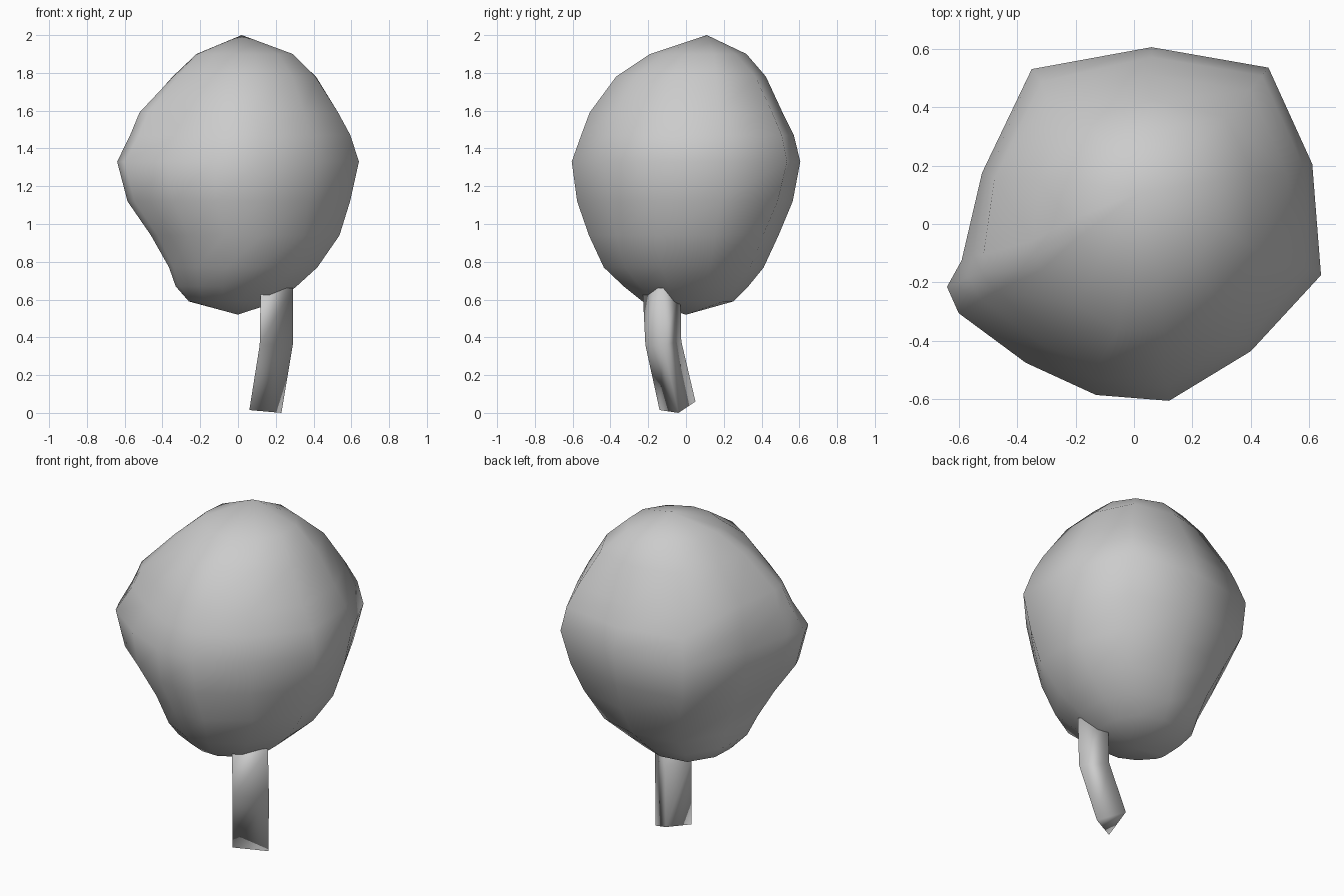
import bpy, bmesh
from math import sin, cos, pi, atan2

old = bpy.data.objects.get("Cube")
if old:
    bpy.data.objects.remove(old, do_unlink=True)

grey = bpy.data.materials.new("plain grey")
grey.use_nodes = True
colour = (0.6, 0.6, 0.6, 1)
grey.diffuse_color = colour
grey.node_tree.nodes["Principled BSDF"].inputs["Base Color"].default_value = colour


def loft(name, rings, sharp_angle, bottom=None, top=None):
    """Skin a stack of rings; each end closes to a pole or a flat cap."""
    bm = bmesh.new()
    rows = [[bm.verts.new(p) for p in ring] for ring in rings]
    n = len(rows[0])
    for low, high in zip(rows, rows[1:]):
        for i in range(n):
            j = (i + 1) % n
            bm.faces.new((low[i], low[j], high[j], high[i]))
    for row, pole in ((rows[0], bottom), (rows[-1], top)):
        if pole:
            tip = bm.verts.new(pole)
            for i in range(n):
                bm.faces.new((row[i], row[(i + 1) % n], tip))
        else:
            bm.faces.new(row)
    bmesh.ops.recalc_face_normals(bm, faces=bm.faces[:])
    mesh = bpy.data.meshes.new(name)
    bm.to_mesh(mesh)
    bm.free()
    mesh.materials.append(grey)
    obj = bpy.data.objects.new(name, mesh)
    bpy.context.collection.objects.link(obj)
    bpy.ops.object.select_all(action="DESELECT")
    obj.select_set(True)
    bpy.context.view_layer.objects.active = obj
    bpy.ops.object.shade_smooth_by_angle(angle=sharp_angle)


# Lumpy crown: waist outline, softened towards a circle in the other rings
outline = [(.06, .61), (-.35, .535), (-.52, .18), (-.59, -.12), (-.64, -.21),
           (-.6, -.3), (-.37, -.47), (-.13, -.58), (.12, -.6), (.4, -.43),
           (.64, -.17), (.61, .21), (.46, .54)]

# height, left x, right x, front y, back y, share of the waist outline,
# swelling of the four diagonals: +x+y, -x+y, -x-y, +x-y
levels = [(.59, -.26, .21, -.23, .25, .2, (0, .06, 0, 0)),
          (.67, -.33, .31, -.33, .33, .3, (0, .08, 0, 0)),
          (.77, -.365, .42, -.435, .41, .4, (.03, .1, 0, 0)),
          (.94, -.47, .545, -.52, .49, .6, (0, .1, -.04, -.05)),
          (1.12, -.585, .6, -.58, .565, .8, (0, .06, 0, -.04)),
          (1.33, -.64, .64, -.605, .605, 1, (0, 0, 0, 0)),
          (1.47, -.585, .595, -.555, .57, .75, (.04, -.02, -.07, 0)),
          (1.59, -.54, .53, -.51, .51, .55, (.08, -.02, -.1, 0)),
          (1.78, -.35, .41, -.37, .42, .3, (.08, 0, -.06, 0)),
          (1.9, -.22, .29, -.19, .32, .1, (0, 0, 0, 0))]


def fit(values, low, high):
    a, b = min(values), max(values)
    return [low + (v - a) / (b - a) * (high - low) for v in values]


def crown_ring(z, x0, x1, y0, y1, share, swell):
    xs, ys = [], []
    for x, y in outline:
        angle = atan2(y, x)
        xs.append(share * x + (1 - share) * .6 * cos(angle))
        ys.append(share * y + (1 - share) * .6 * sin(angle))
    ring = []
    for x, y in zip(fit(xs, x0, x1), fit(ys, y0, y1)):
        angle = atan2(y, x) % (2 * pi)
        grow = 1 + swell[int(angle / (pi / 2)) % 4] * sin(2 * angle) ** 2
        ring.append((x * grow, y * grow, z))
    return ring


loft("crown", [crown_ring(*level) for level in levels], pi,
     bottom=(0, 0, .52), top=(.02, .11, 2))

# Bent three-sided trunk, rounded by its shading and tilted at the foot
loft("trunk", [[(.06, -.14, .015), (.23, -.04, 0), (.1, .05, .06)],
               [(.115, -.215, .36), (.29, -.12, .36), (.155, -.025, .38)],
               [(.12, -.23, .66), (.29, -.13, .66), (.16, -.03, .66)]],
     pi * .7)
